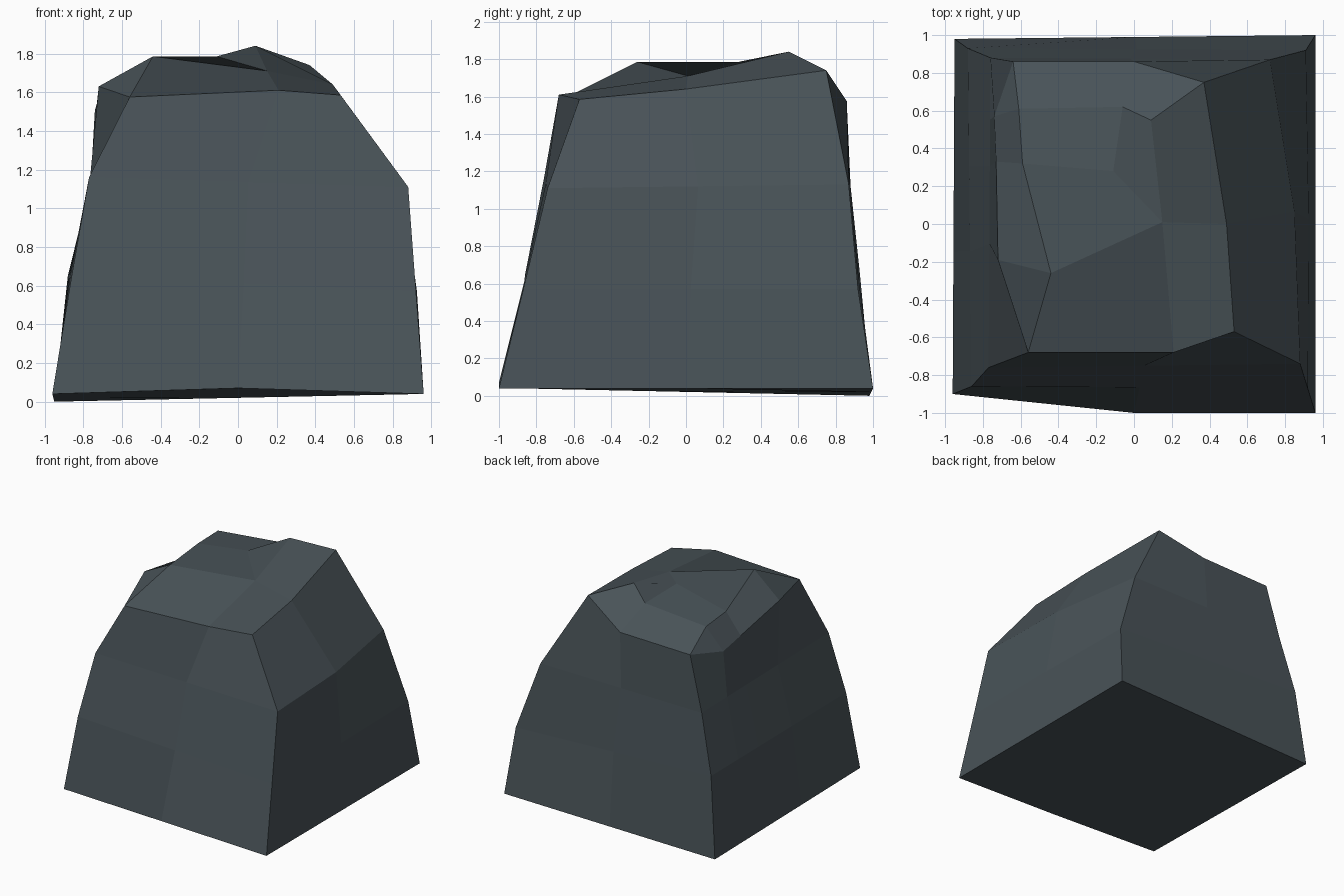
import bpy, bmesh
from mathutils import Vector

if "Cube" in bpy.data.objects:
    bpy.data.objects.remove(bpy.data.objects["Cube"])

stone = bpy.data.materials.new("slate_grey")
stone.diffuse_color = (0.066, 0.086, 0.097, 1)
stone.use_nodes = True
stone.node_tree.nodes["Principled BSDF"].inputs["Base Color"].default_value = stone.diffuse_color

# Body rings: corners front-left, front-right, back-right, back-left,
# then how far the front and right midpoints bulge outwards
rings = [
    ([(-.96, -.90, .04), (.96, -1, .04), (.96, 1, .04), (-.95, .98, 0)], .05, 0),
    ([(-.86, -.86, .65), (.92, -.87, .57), (.91, .92, .57), (-.88, .93, .65)], 0, .01),
    ([(-.77, -.76, 1.16), (.88, -.74, 1.11), (.72, .87, 1.13), (-.76, .88, 1.12)], 0, .05),
]
# Extra columns along each side, as fractions from corner to corner
side_steps = [(0, .5), (0, .5), (0, .5), (0, .2, .35, .6)]

# Top rim, same column order as the rings
names = "FL F FR R BR B BL L2 L1 L".split()
rim = [(-.56, -.68, 1.575), (.21, -.68, 1.61), (.53, -.57, 1.585), (.49, 0, 1.64),
       (.37, .75, 1.74), (0, .86, 1.575), (-.64, .86, 1.56),
       (-.74, .57, 1.505), (-.73, .33, 1.54), (-.72, -.19, 1.63)]
# Uneven crown: peak, ledge and hollow
crown = {"C": (.15, .01, 1.71), "P": (.09, .55, 1.84), "Q": (-.11, .28, 1.785),
         "S": (-.06, .62, 1.74), "A": (-.44, -.26, 1.785),
         "D": (-.59, .32, 1.70), "E": (-.61, .61, 1.69)}
facets = ["FL F C A", "L FL A", "F FR R C", "R BR P C", "BR B S P", "B BL E S",
          "BL L2 E", "L2 L1 D E", "L1 L A D", "A C Q D", "D Q S E", "Q C P S"]


def ring_points(corners, front, right):
    pts = []
    for i, steps in enumerate(side_steps):
        a, b = Vector(corners[i]), Vector(corners[(i + 1) % 4])
        pts += [a.lerp(b, t) for t in steps]
    pts[1].y -= front
    pts[1].z += front * .6
    pts[3].x += right
    return pts


bm = bmesh.new()
loops = [[bm.verts.new(p) for p in ring_points(*r)] for r in rings]
loops.append([bm.verts.new(p) for p in rim])

# Side walls and underside
n = len(names)
for low, high in zip(loops, loops[1:]):
    for i in range(n):
        j = (i + 1) % n
        bm.faces.new((low[i], low[j], high[j], high[i]))
bm.faces.new(loops[0][::-1])

# Faceted crown
v = dict(zip(names, loops[-1]))
v.update({k: bm.verts.new(p) for k, p in crown.items()})
for f in facets:
    bm.faces.new([v[k] for k in f.split()])
bmesh.ops.recalc_face_normals(bm, faces=bm.faces)

mesh = bpy.data.meshes.new("boulder")
bm.to_mesh(mesh)
bm.free()
mesh.materials.append(stone)
bpy.context.collection.objects.link(bpy.data.objects.new("boulder", mesh))
